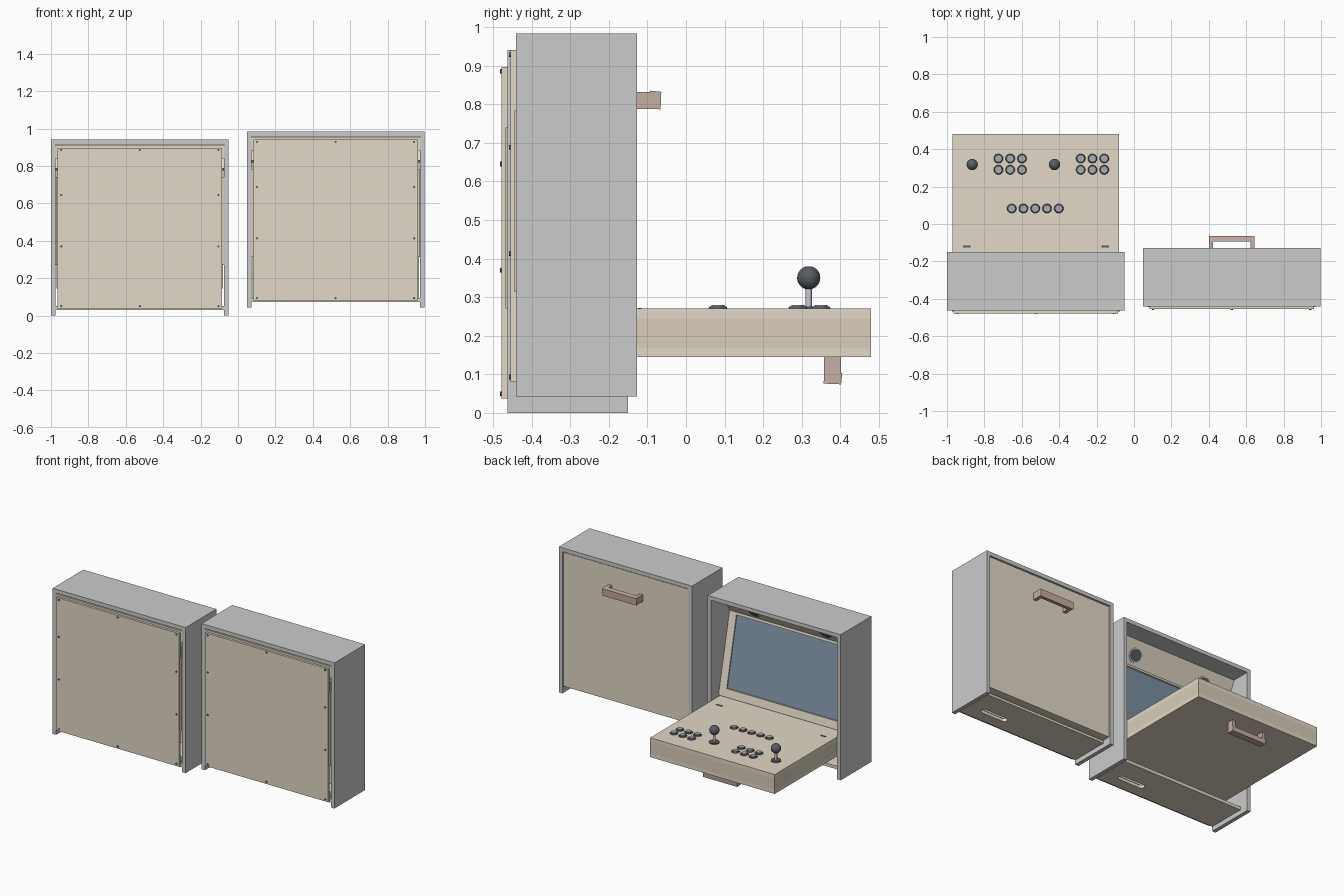
import bpy, bmesh
from math import pi, cos, sin
from mathutils import Matrix, Vector

if "Cube" in bpy.data.objects:
    bpy.data.objects.remove(bpy.data.objects["Cube"])

def material(name, col):
    m = bpy.data.materials.new(name)
    m.diffuse_color = (*col, 1)
    m.use_nodes = True
    m.node_tree.nodes["Principled BSDF"].inputs["Base Color"].default_value = m.diffuse_color
    return m

GREY = material("shell_grey", (0.80, 0.83, 0.83))
TAN = material("plywood", (0.76, 0.69, 0.57))
EDGE = material("plywood_core", (0.69, 0.61, 0.48))
BROWN = material("handle_brown", (0.56, 0.42, 0.36))
GLASS = material("screen_blue", (0.20, 0.28, 0.35))
BLACK = material("black_plastic", (0.10, 0.11, 0.12))
BUTTON = material("button_grey", (0.40, 0.42, 0.46))
STEEL = material("steel", (0.6, 0.62, 0.64))

def finish(name, bm, mat, M, smooth=False):
    bmesh.ops.transform(bm, matrix=M, verts=bm.verts)
    bmesh.ops.recalc_face_normals(bm, faces=bm.faces)
    me = bpy.data.meshes.new(name)
    bm.to_mesh(me)
    bm.free()
    me.materials.append(mat)
    ob = bpy.data.objects.new(name, me)
    bpy.context.collection.objects.link(ob)
    if smooth:
        bpy.ops.object.select_all(action='DESELECT')
        ob.select_set(True)
        bpy.context.view_layer.objects.active = ob
        bpy.ops.object.shade_smooth_by_angle()
    return ob

def box(name, x, y, z, mat, M):
    bm = bmesh.new()
    bmesh.ops.create_cube(bm, size=1)
    for v in bm.verts:
        v.co = Vector([r[0] if c < 0 else r[1] for c, r in zip(v.co, (x, y, z))])
    return finish(name, bm, mat, M)

def prism(name, pts, vec, mat, M):
    """Extrude a flat 3D outline along vec."""
    bm = bmesh.new()
    f = bm.faces.new([bm.verts.new(p) for p in pts])
    r = bmesh.ops.extrude_face_region(bm, geom=[f])
    bmesh.ops.translate(bm, vec=vec, verts=[g for g in r['geom'] if isinstance(g, bmesh.types.BMVert)])
    return finish(name, bm, mat, M)

def disc(name, p, r, h, mat, M, rot=Matrix(), seg=24, r2=None):
    """Cylinder standing on point p, along the rotated z axis."""
    bm = bmesh.new()
    bmesh.ops.create_cone(bm, cap_ends=True, segments=seg, radius1=r, radius2=r if r2 is None else r2,
                          depth=h, matrix=Matrix.Translation((0, 0, h / 2)))
    return finish(name, bm, mat, M @ Matrix.Translation(p) @ rot, True)

def tilted(name, x, a, b, t, mat, M):
    """Board whose front face runs from a to b in (y, z), thickness t to the rear."""
    d = (Vector(b) - Vector(a)).normalized()
    n = Vector((-d.y, d.x)) * t
    yz = [Vector(a), Vector(b), Vector(b) + n, Vector(a) + n]
    if n.x > 0:
        yz = [Vector(a), Vector(b), Vector(b) - n, Vector(a) - n]
    prism(name, [(x[0], p.x, p.y) for p in yz], (x[1] - x[0], 0, 0), mat, M)

def cabinet(M):
    W = 0.475                                   # half width, cabinet centred on x = 0
    # outer shell
    for s in (-1, 1):
        box("shell_side", sorted((s * W, s * (W - 0.025))), (-0.463, -0.15), (0, 0.94), GREY, M)
        box("side_batten", sorted((s * 0.449, s * 0.438)), (-0.468, -0.44), (0.27, 0.74), EDGE, M)
    box("shell_top", (-W + 0.025, W - 0.025), (-0.463, -0.15), (0.915, 0.94), GREY, M)
    # back panel, wall cleat, screws
    box("back_panel", (-0.44, 0.44), (-0.478, -0.463), (0.037, 0.897), TAN, M)
    box("wall_cleat", (-0.45, 0.45), (-0.463, -0.445), (0.84, 0.91), TAN, M)
    back = Matrix.Rotation(pi / 2, 4, 'X')
    for x in (-0.42, 0, 0.42):
        for z in (0.05, 0.37, 0.645, 0.885):
            if x or z in (0.05, 0.885):
                disc("screw", (x, -0.476, z), 0.006, 0.006, BLACK, M, back, 12)
    # bottom board with an oval slot
    bottom = box("bottom_board", (-0.45, 0.45), (-0.463, -0.21), (0.03, 0.05), TAN, M)
    oval = [(0.235 + sx * 0.075 + 0.02 * cos(a), -0.37 + 0.02 * sin(a), 0)
            for sx, o in ((1, -pi / 2), (-1, pi / 2)) for a in [o + i * pi / 8 for i in range(9)]]
    cutter = prism("slot_cutter", oval, (0, 0, 0.1), TAN, M)
    cutter.hide_render = True
    mod = bottom.modifiers.new("slot", 'BOOLEAN')
    mod.operation, mod.object, mod.solver = 'DIFFERENCE', cutter, 'EXACT'
    bpy.context.view_layer.objects.active = bottom
    bpy.ops.object.modifier_apply(modifier="slot")
    bpy.data.objects.remove(cutter)
    box("bottom_batten", (-0.43, 0.43), (-0.46, -0.44), (0.05, 0.09), TAN, M)
    # tilted screen in its bezel
    lo, hi = Vector((-0.225, 0.275)), Vector((-0.338, 0.78))
    at = lambda t: lo.lerp(hi, t)
    for s in (-1, 1):
        tilted("bezel_side", sorted((s * 0.45, s * 0.40)), lo, hi, 0.02, TAN, M)
    tilted("bezel_bottom", (-0.40, 0.40), lo, at(0.10), 0.02, TAN, M)
    tilted("bezel_top", (-0.40, 0.40), at(0.97), hi, 0.02, TAN, M)
    tilted("screen", (-0.40, 0.40), at(0.10) + Vector((-0.008, 0)), at(0.97) + Vector((-0.008, 0)), 0.03, GLASS, M)
    # overhanging speaker board with two round speakers
    top = Vector((-0.265, 0.913))
    tilted("speaker_board", (-0.45, 0.45), hi, top, 0.015, TAN, M)
    mid = hi.lerp(top, 0.42)
    d = (top - hi).normalized()
    q = Vector((0, d.y, -d.x)).to_track_quat('Z', 'X').to_matrix().to_4x4()
    for x in (-0.255, 0.255):
        disc("speaker_rim", (x, mid.x, mid.y), 0.045, 0.004, STEEL, M, q, 32)
        disc("speaker_cone", (x, mid.x, mid.y), 0.037, 0.006, BLACK, M, q, 32)

def door(M):
    # hollow plywood box: two skins and a frame
    X, Y = (-0.445, 0.445), (-0.385, 0.48)
    box("door_skin", X, Y, (0.145, 0.17), TAN, M)
    box("control_panel", X, Y, (0.245, 0.27), TAN, M)
    for s in (-1, 1):
        box("door_frame_side", sorted((s * 0.445, s * 0.42)), Y, (0.17, 0.245), EDGE, M)
        box("hinge_slot", (s * 0.37 - 0.02, s * 0.37 + 0.02), (-0.126, -0.115), (0.268, 0.272), BLACK, M)
    box("door_frame_front", (-0.42, 0.42), (0.455, 0.48), (0.17, 0.245), EDGE, M)
    box("door_frame_rear", (-0.42, 0.42), (-0.385, -0.36), (0.17, 0.245), EDGE, M)
    # buttons
    spots = [(c + i * 0.063, y) for c in (-0.137, 0.303) for i in (-1, 0, 1) for y in (0.29, 0.35)]
    spots += [(i * 0.063 - 0.003, 0.083) for i in range(-2, 3)]
    for x, y in spots:
        disc("button_rim", (x, y, 0.27), 0.025, 0.006, BLACK, M, r2=0.022)
        disc("button_cap", (x, y, 0.27), 0.017, 0.010, BUTTON, M)
    # joysticks
    for x in (-0.34, 0.10):
        disc("joystick_base", (x, 0.318, 0.27), 0.03, 0.006, BLACK, M)
        disc("joystick_shaft", (x, 0.318, 0.27), 0.008, 0.06, STEEL, M, seg=16)
        bm = bmesh.new()
        bmesh.ops.create_uvsphere(bm, u_segments=24, v_segments=14, radius=0.03)
        finish("joystick_ball", bm, BLACK, M @ Matrix.Translation((x, 0.318, 0.35)), True)

def handle(M):
    # two posts standing off the door and a grip bar between them
    for s in (-1, 1):
        box("handle_post", sorted((s * 0.122, s * 0.10)), (0.358, 0.402), (0.078, 0.147), BROWN, M)
    prism("handle_grip", [(-0.122, 0.356, 0.076), (-0.122, 0.402, 0.074), (-0.122, 0.405, 0.103),
                          (-0.122, 0.36, 0.103)], (0.244, 0, 0), BROWN, M)

# open cabinet with the door folded down
opened = Matrix.Translation((-0.525, 0, 0))
cabinet(opened)
door(opened)
handle(opened)

# closed cabinet, the door swung up a quarter turn
cabinet(Matrix.Translation((0.522, 0.023, 0.043)))
turn = Matrix.Rotation(pi / 2, 4, 'X')
closed = Matrix.Translation((0.522, 0.012, 0.473)) @ turn
door(closed)
handle(Matrix.Translation((0.522, 0.010, 0.430)) @ turn)
